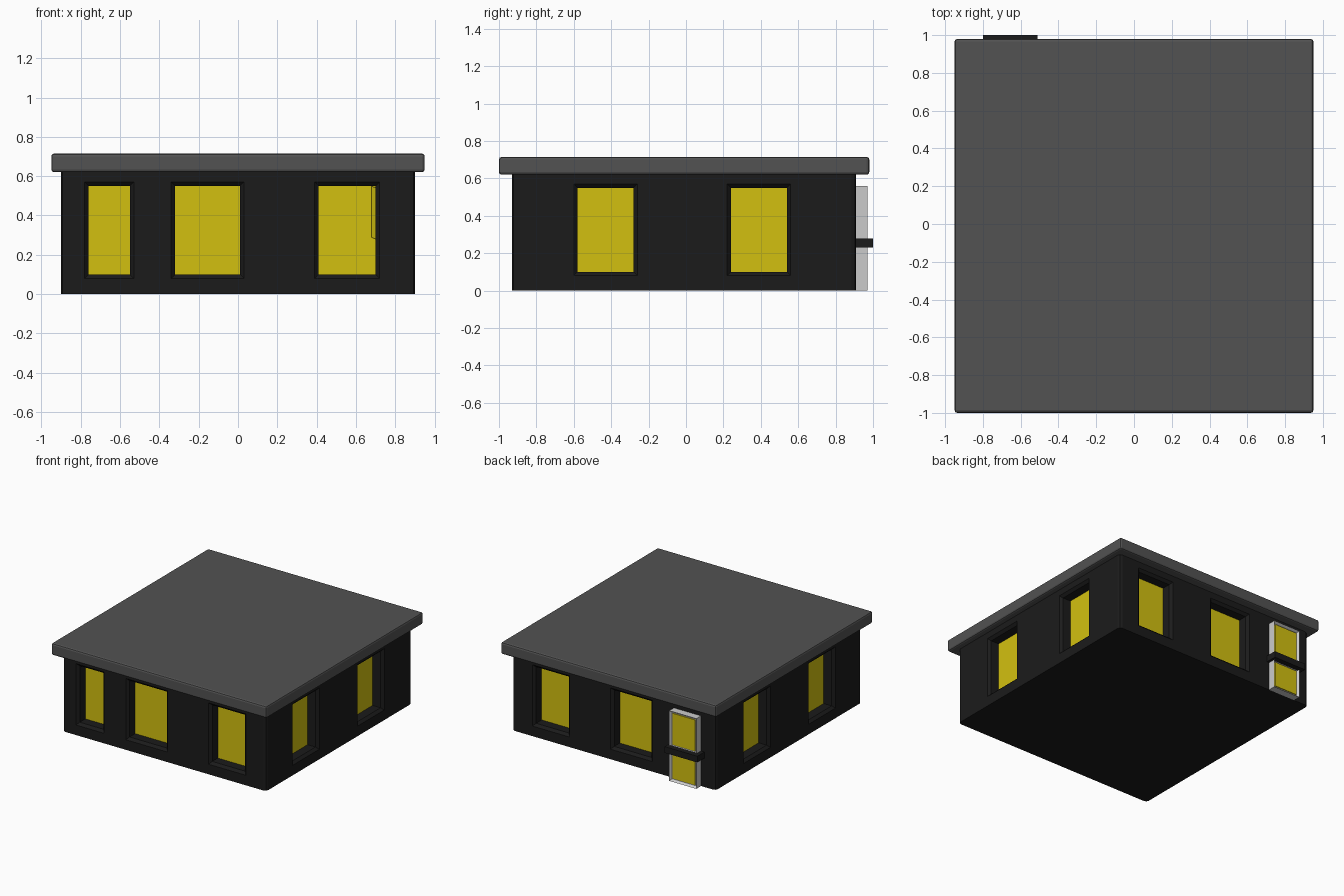
import bpy, bmesh

if "Cube" in bpy.data.objects:
    bpy.data.objects.remove(bpy.data.objects["Cube"])

X, YF, YB, H = 0.90, -0.93, 0.91, 0.63   # wall extents
DEPTH, LIP = 0.09, 0.02                  # window recess depth, chamfer around it
Z0, Z1 = 0.10, 0.55                      # window heights


def material(name, rgb):
    m = bpy.data.materials.new(name)
    m.diffuse_color = (*rgb, 1)
    m.use_nodes = True
    m.node_tree.nodes["Principled BSDF"].inputs["Base Color"].default_value = m.diffuse_color
    return m


WALL = material("wall_black", (0.011, 0.011, 0.011))
ROOF = material("roof_grey", (0.085, 0.085, 0.085))
GLASS = material("lit_yellow", (0.65, 0.53, 0.005))
FRAME = material("frame_light_grey", (0.55, 0.53, 0.53))


def finish(bm, name, mat):
    bmesh.ops.recalc_face_normals(bm, faces=bm.faces[:])
    me = bpy.data.meshes.new(name)
    bm.to_mesh(me)
    bm.free()
    me.materials.append(mat)
    ob = bpy.data.objects.new(name, me)
    bpy.context.collection.objects.link(ob)
    return ob


def loft(bm, rings):
    """Closed solid through a series of four-point rings."""
    vs = [[bm.verts.new(p) for p in r] for r in rings]
    for a, b in zip(vs, vs[1:]):
        for i in range(4):
            j = (i + 1) % 4
            bm.faces.new((a[i], a[j], b[j], b[i]))
    bm.faces.new(vs[0])
    bm.faces.new(vs[-1])


def box_bm(x0, x1, y0, y1, z0, z1):
    bm = bmesh.new()
    loft(bm, [[(x0, y0, z), (x1, y0, z), (x1, y1, z), (x0, y1, z)] for z in (z0, z1)])
    bmesh.ops.recalc_face_normals(bm, faces=bm.faces[:])
    return bm


def box(name, mat, *dims):
    return finish(box_bm(*dims), name, mat)


# Each wall maps (position along wall, depth inward, height) to space
WALLS = {
    "front": lambda u, d, z: (u, YF + d, z),
    "back": lambda u, d, z: (u, YB - d, z),
    "right": lambda u, d, z: (X - d, u, z),
    "left": lambda u, d, z: (-X + d, u, z),
}
SIDE = [(-0.58, -0.28), (0.24, 0.54)]
WINDOWS = {
    "front": [(-0.76, -0.55), (-0.32, 0.01), (0.41, 0.70)],
    "back": [(-0.32, 0.01), (0.41, 0.70)],
    "right": SIDE,
    "left": SIDE,
}


def ring(wall, u0, u1, d, grow=0.0):
    a, b, lo, hi = u0 - grow, u1 + grow, Z0 - grow, Z1 + grow
    return [WALLS[wall](u, d, z) for u, z in ((a, lo), (b, lo), (b, hi), (a, hi))]


# Solid walls with chamfered vertical corners
bm = box_bm(-X, X, YF, YB, 0, H)
corners = [e for e in bm.edges if abs(e.verts[0].co.z - e.verts[1].co.z) > 0.1]
bmesh.ops.bevel(bm, geom=corners, offset=0.025, segments=2, profile=0.5, affect='EDGES')
walls = finish(bm, "walls", WALL)

# Window recesses with a chamfered lip, and the lit panes at their backs
cut = bmesh.new()
for wall, spans in WINDOWS.items():
    for i, (u0, u1) in enumerate(spans):
        loft(cut, [ring(wall, u0, u1, -LIP, 2 * LIP), ring(wall, u0, u1, LIP),
                   ring(wall, u0, u1, DEPTH + 0.01)])
        pane = bmesh.new()
        loft(pane, [ring(wall, u0, u1, DEPTH), ring(wall, u0, u1, DEPTH + 0.02)])
        finish(pane, f"{wall}_window_pane_{i + 1}", GLASS)
cutter = finish(cut, "window_cutter", WALL)
cutter.hide_render = True
mod = walls.modifiers.new("windows", 'BOOLEAN')
mod.operation = 'DIFFERENCE'
mod.solver = 'EXACT'
mod.object = cutter
bpy.context.view_layer.objects.active = walls
bpy.ops.object.modifier_apply(modifier=mod.name)
bpy.data.objects.remove(cutter)

# Narrow blind at the edge of the right-hand front window
bm = bmesh.new()
loft(bm, [[(0.68, -0.85, z + 0.008), (0.70, -0.87, z), (0.70, -0.835, z), (0.68, -0.835, z + 0.008)]
          for z in (0.28, 0.541)])
finish(bm, "window_blind", GLASS)

# Overhanging flat roof slab
bm = box_bm(-0.95, 0.95, -1.0, 0.98, 0.62, 0.715)
bmesh.ops.bevel(bm, geom=bm.edges[:], offset=0.014, segments=2, profile=0.5, affect='EDGES')
finish(bm, "roof", ROOF)

# Back door: two glazed light frames and a dark cross bar
DX0, DX1, DY = -0.77, -0.53, 0.97
for part, z0, z1 in (("lower", 0.0, 0.24), ("upper", 0.27, 0.56)):
    bm = box_bm(DX0, DX1, YB - 0.02, DY, z0, z1)
    front = max(bm.faces, key=lambda f: f.calc_center_median().y)
    bmesh.ops.inset_region(bm, faces=[front], thickness=0.018)
    bmesh.ops.translate(bm, verts=front.verts[:], vec=(0, -0.02, 0))
    finish(bm, f"{part}_door_frame", FRAME)
    box(f"{part}_door_pane", GLASS, DX0 + 0.02, DX1 - 0.02, DY - 0.04, DY - 0.012,
        z0 + 0.02, z1 - 0.02)
box("door_bar", WALL, -0.80, -0.51, YB - 0.02, 1.0, 0.23, 0.28)
